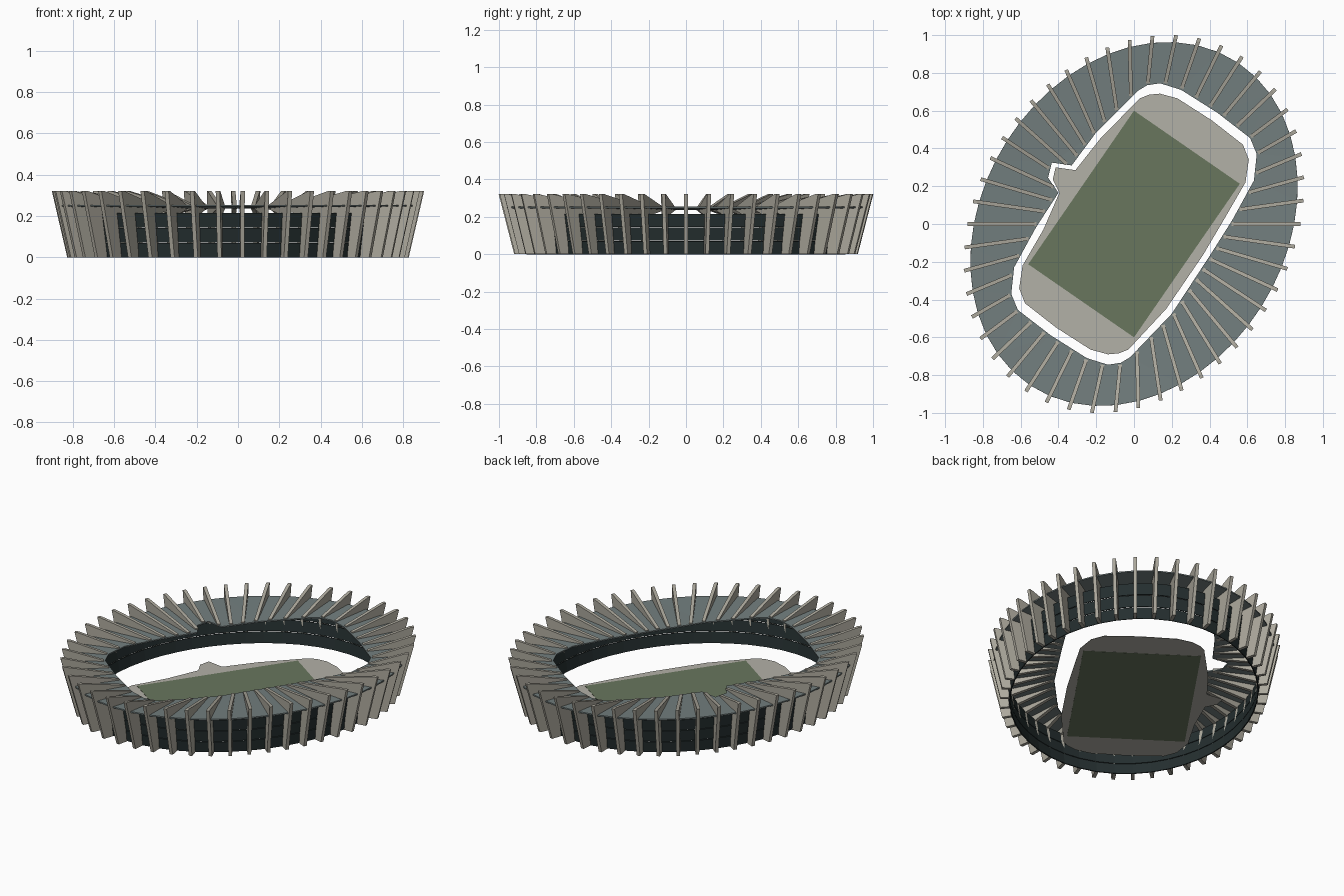
import bpy, bmesh, math
from mathutils import Vector
from mathutils.geometry import intersect_line_line_2d

if "Cube" in bpy.data.objects:
    bpy.data.objects.remove(bpy.data.objects["Cube"])

FINS = 48
FIN_WIDTH = 0.02


def material(name, r, g, b):
    mat = bpy.data.materials.new(name)
    mat.use_nodes = True
    mat.diffuse_color = (r, g, b, 1)
    mat.node_tree.nodes["Principled BSDF"].inputs["Base Color"].default_value = (r, g, b, 1)
    return mat


stone = material("pale stone", 0.42, 0.40, 0.34)
paving = material("light paving", 0.45, 0.44, 0.39)
grass = material("grass green", 0.14, 0.18, 0.11)
roofing = material("grey roofing", 0.17, 0.21, 0.21)
glass = material("dark glass", 0.018, 0.028, 0.029)


def finish(bm, name, mat, thickness=0):
    bmesh.ops.recalc_face_normals(bm, faces=bm.faces)
    mesh = bpy.data.meshes.new(name)
    bm.to_mesh(mesh)
    bm.free()
    mesh.materials.append(mat)
    obj = bpy.data.objects.new(name, mesh)
    bpy.context.collection.objects.link(obj)
    if thickness:
        mod = obj.modifiers.new("thickness", "SOLIDIFY")
        mod.thickness = thickness
        mod.offset = 0
    return obj


def add_loop(bm, points, z):
    verts = [bm.verts.new((p[0], p[1], z)) for p in points]
    edges = [bm.edges.new((verts[i - 1], verts[i])) for i in range(len(verts))]
    return verts, edges


def slab(name, points, z, height, mat):
    bm = bmesh.new()
    face = bm.faces.new([bm.verts.new((p[0], p[1], z)) for p in points])
    grown = bmesh.ops.extrude_face_region(bm, geom=[face])["geom"]
    top = [v for v in grown if isinstance(v, bmesh.types.BMVert)]
    bmesh.ops.translate(bm, verts=top, vec=(0, 0, height))
    return finish(bm, name, mat)


# Tilted oval, sampled at equal steps along its length
def oval(t):
    return Vector((0.9 * math.cos(t), 0.206 * math.cos(t) + 0.979 * math.sin(t)))


def even_oval(count, steps=4800):
    start = -math.atan2(0.206, 0.979)
    fine = [oval(start + math.tau * i / steps) for i in range(steps + 1)]
    total = sum((b - a).length for a, b in zip(fine, fine[1:]))
    points, run = [], 0
    for a, b in zip(fine, fine[1:]):
        if len(points) < count and run >= total * len(points) / count - 1e-6:
            points.append(a)
        run += (b - a).length
    return points


tips = even_oval(FINS)

# Roof opening: one half repeated by a half turn, with a bay on one side
half = [(0.02, 0.705), (0.07, 0.735), (0.138, 0.745), (0.25, 0.71), (0.44, 0.59),
        (0.615, 0.455), (0.65, 0.37), (0.635, 0.23), (0.52, 0.02), (0.40, -0.17)]
bay = [(-0.40, 0.165), (-0.455, 0.245), (-0.435, 0.325), (-0.33, 0.31), (-0.2, 0.485)]
opening = half + [(0.2, -0.475)] + [(-x, -y) for x, y in half[:-1]] + bay

# Ground plate: smaller copy of the opening, with its own bay
half_plate = [(0.03, 0.665), (0.08, 0.685), (0.138, 0.69), (0.23, 0.665), (0.41, 0.55),
              (0.577, 0.42), (0.608, 0.34), (0.59, 0.22), (0.48, 0.03), (0.365, -0.165)]
bay_plate = [(-0.395, 0.165), (-0.43, 0.235), (-0.415, 0.30), (-0.31, 0.285), (-0.18, 0.45)]
plate = half_plate + [(0.17, -0.45)] + [(-x, -y) for x, y in half_plate[:-1]] + bay_plate
slab("ground_plate", plate, 0.001, 0.002, paving)

# Playing field
slab("playing_field", [(0.0, 0.6), (0.56, 0.213), (0.0, -0.6), (-0.56, -0.213)], 0, 0.005, grass)

# Roof sheet between the oval rim and the opening
bm = bmesh.new()
rim = add_loop(bm, [p * 0.963 for p in tips], 0.25)
edge = add_loop(bm, opening, 0.25)
bmesh.ops.triangle_fill(bm, use_beauty=True, use_dissolve=False, edges=rim[1] + edge[1],
                        normal=(0, 0, 1))
for v in edge[0]:
    v.co.z = 0.24
finish(bm, "roof", roofing, 0.008)


# Leaning glass wall in three bands with narrow gaps
def wall_scale(z):
    return 0.85 + 0.16 * z


for level, name in enumerate(("lower", "middle", "upper")):
    low = level * 0.073
    high = low + 0.069
    bm = bmesh.new()
    a = add_loop(bm, [p * wall_scale(low) for p in tips], low)[0]
    b = add_loop(bm, [p * wall_scale(high) for p in tips], high)[0]
    for i in range(FINS):
        bm.faces.new((a[i - 1], a[i], b[i], b[i - 1]))
    finish(bm, name + "_glass_band", glass, 0.006)


# Radial fins: leaning leg outside the wall and tapering rafter over the roof
def opening_radius(tip):
    hits = [intersect_line_line_2d((0, 0), tip, opening[i - 1], opening[i])
            for i in range(len(opening))]
    return max(h.length for h in hits if h)


bm = bmesh.new()
for tip in tips:
    r = tip.length
    inner = opening_radius(tip) + 0.008
    profile = [(0.917 * r, 0), (r, 0.322), (r - 0.02, 0.322), (inner, 0.25),
               (inner, 0.235), (0.875 * r, 0.205), (0.855 * r, 0)]
    out = tip.normalized()
    side = Vector((-out.y, out.x)) * FIN_WIDTH / 2
    rings = []
    for s in (-1, 1):
        flat = [out * d + side * s for d, z in profile]
        rings.append([bm.verts.new((p.x, p.y, q[1])) for p, q in zip(flat, profile)])
    bm.faces.new(rings[0])
    bm.faces.new(reversed(rings[1]))
    for i in range(len(profile)):
        bm.faces.new((rings[0][i - 1], rings[0][i], rings[1][i], rings[1][i - 1]))
finish(bm, "radial_fins", stone)
